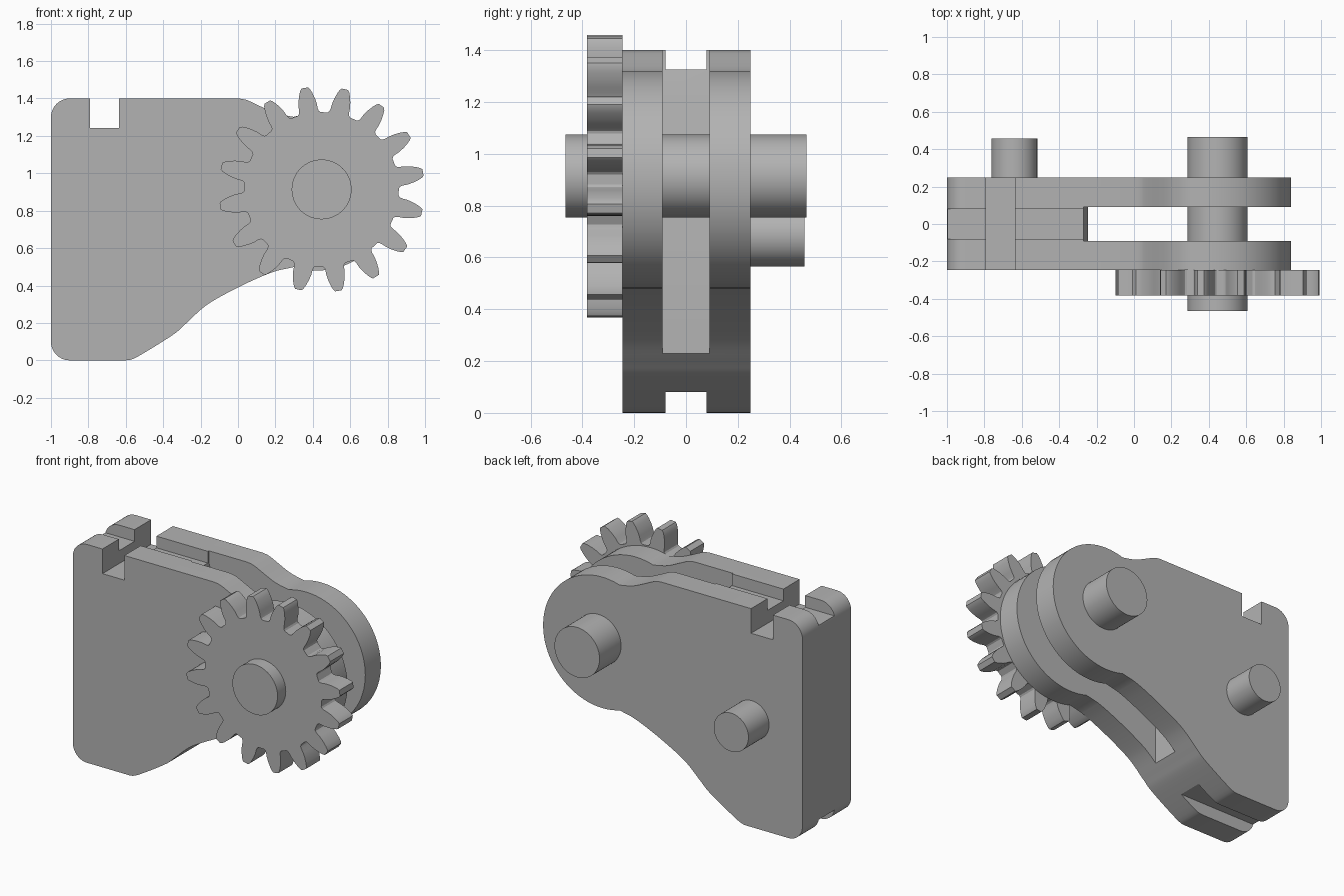
import bpy, bmesh
from math import sin, cos, pi, radians

cube = bpy.data.objects.get("Cube")
if cube:
    bpy.data.objects.remove(cube, do_unlink=True)

steel = bpy.data.materials.new("plain grey")
steel.use_nodes = True
grey = (0.45, 0.45, 0.45, 1)
steel.diffuse_color = grey
steel.node_tree.nodes["Principled BSDF"].inputs["Base Color"].default_value = grey


def arc(cx, cz, r, start, end, steps):
    """Points on an arc in the XZ plane, angles in degrees."""
    angles = [radians(start + (end - start) * i / steps) for i in range(steps + 1)]
    return [(cx + r * cos(a), cz + r * sin(a)) for a in angles]


def spline(pts, steps=5):
    """Smooth curve through the given points."""
    p = [pts[0]] + pts + [pts[-1]]
    out = []
    for a, b, c, d in zip(p, p[1:], p[2:], p[3:]):
        for i in range(steps):
            t = i / steps
            out.append(tuple(
                b[k] + 0.5 * t * (c[k] - a[k] + t * (2 * a[k] - 5 * b[k] + 4 * c[k] - d[k]
                                  + t * (3 * (b[k] - c[k]) + d[k] - a[k]))) for k in (0, 1)))
    return out + [pts[-1]]


def prism(name, profile, y0, y1):
    """Extrude an XZ profile from y0 to y1."""
    bm = bmesh.new()
    face = bm.faces.new([bm.verts.new((x, y0, z)) for x, z in profile])
    made = bmesh.ops.extrude_face_region(bm, geom=[face])["geom"]
    bmesh.ops.translate(bm, vec=(0, y1 - y0, 0),
                        verts=[v for v in made if isinstance(v, bmesh.types.BMVert)])
    bmesh.ops.recalc_face_normals(bm, faces=bm.faces)
    mesh = bpy.data.meshes.new(name)
    bm.to_mesh(mesh)
    bm.free()
    mesh.materials.append(steel)
    obj = bpy.data.objects.new(name, mesh)
    bpy.context.collection.objects.link(obj)
    return obj


def box(x0, x1, z0, z1):
    return [(x0, z0), (x1, z0), (x1, z1), (x0, z1)]


def smooth(obj):
    bpy.ops.object.select_all(action="DESELECT")
    obj.select_set(True)
    bpy.context.view_layer.objects.active = obj
    bpy.ops.object.shade_smooth_by_angle(angle=radians(28))


# Housing outline: square left end, waisted neck, round right end
outline = arc(-0.9, 0.1, 0.1, 180, 270, 10)
outline += spline([(-0.6, 0), (-0.54, 0.018), (-0.35, 0.135), (-0.28, 0.195), (-0.2, 0.27),
                   (-0.13, 0.32), (0, 0.39), (0.13, 0.45), (0.21, 0.48)])
outline += arc(0.42, 0.9, 0.42, -107, 107, 48)
outline += spline([(0.24, 1.312), (0.18, 1.33), (0.07, 1.382), (0.035, 1.395), (0, 1.4)])
outline += arc(-0.9, 1.3, 0.1, 90, 180, 10)
housing = prism("housing", outline, -0.245, 0.248)

# Cuts: fork slot with chamfered top, two long grooves, cross notch
cuts = {
    "slot_cutter": ([(-0.245, -0.3), (1.1, -0.3), (1.1, 1.6), (-0.27, 1.6),
                     (-0.27, 1.325), (-0.245, 1.24)], 0.09),
    "top_groove_cutter": (box(-1.2, 0, 1.325, 1.7), 0.08),
    "bottom_groove_cutter": (box(-1.2, 0, -0.2, 0.08), 0.08),
    "notch_cutter": (box(-0.79, -0.635, 1.242, 1.8), 0.4),
}
for name, (profile, half) in cuts.items():
    cutter = prism(name, profile, -half, half)
    cut = housing.modifiers.new(name, "BOOLEAN")
    cut.operation, cut.solver, cut.object = "DIFFERENCE", "EXACT", cutter
    bpy.context.view_layer.objects.active = housing
    bpy.ops.object.modifier_apply(modifier=name)
    bpy.data.objects.remove(cutter, do_unlink=True)
smooth(housing)

# Gear: mirrored tooth flank (radius, half angle) repeated around the axle
axle_x, axle_z, teeth = 0.447, 0.914, 16
flank = [(0.413, 0.15), (0.42, 0.128), (0.435, 0.116), (0.46, 0.108),
         (0.49, 0.09), (0.52, 0.067), (0.54, 0.048), (0.55, 0.032)]
tooth = [(r, -a) for r, a in flank] + [(r, a) for r, a in reversed(flank)]
rim = []
for i in range(teeth):
    turn = radians(9.4) + 2 * pi * i / teeth
    rim += [(axle_x + r * cos(turn + a), axle_z + r * sin(turn + a)) for r, a in tooth]
smooth(prism("gear", rim, -0.383, -0.245))

# Axle through gear and fork, and the smaller rear pin
smooth(prism("axle", arc(axle_x, axle_z, 0.16, 0, 354.375, 63), -0.466, 0.466))
smooth(prism("rear_pin", arc(-0.64, 0.688, 0.123, 0, 354.375, 63), 0.2, 0.457))
